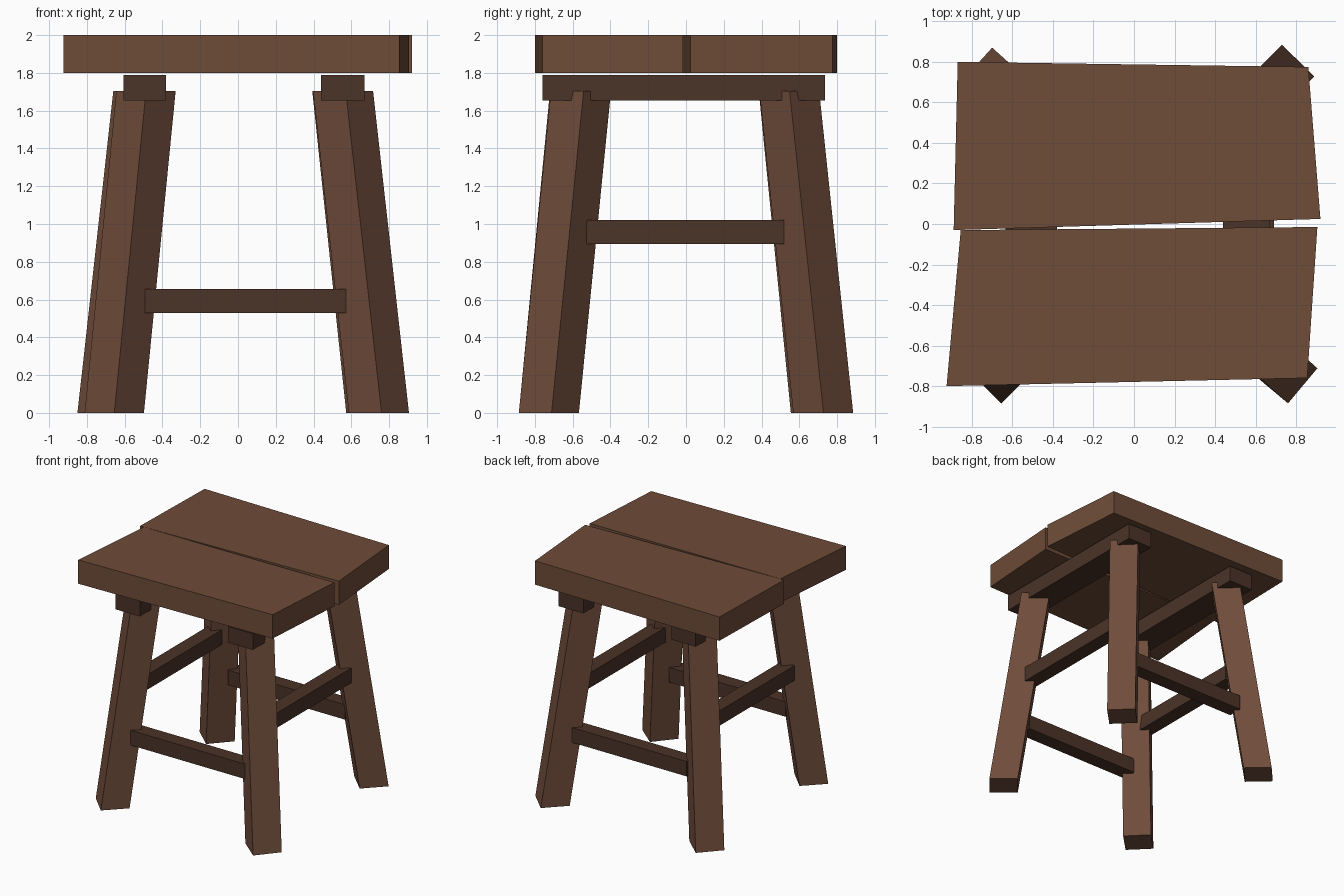
import bpy, bmesh

if "Cube" in bpy.data.objects:
    bpy.data.objects.remove(bpy.data.objects["Cube"])


def material(name, rgb):
    m = bpy.data.materials.new(name)
    m.diffuse_color = (*rgb, 1)
    m.use_nodes = True
    m.node_tree.nodes["Principled BSDF"].inputs["Base Color"].default_value = m.diffuse_color
    return m


plank_brown = material("plank_brown", (0.156, 0.072, 0.040))
leg_brown = material("leg_brown", (0.160, 0.072, 0.044))
dark_brown = material("dark_brown", (0.069, 0.033, 0.021))


def prism(name, outline, z0, z1, mat, shift=(0, 0)):
    """Extrude a counter-clockwise outline from z0 to z1, sliding its top by shift."""
    bm = bmesh.new()
    low = [bm.verts.new((x, y, z0)) for x, y in outline]
    high = [bm.verts.new((x + shift[0], y + shift[1], z1)) for x, y in outline]
    bm.faces.new(low[::-1])
    bm.faces.new(high)
    n = len(outline)
    for i in range(n):
        j = (i + 1) % n
        bm.faces.new((low[i], low[j], high[j], high[i]))
    mesh = bpy.data.meshes.new(name)
    bm.to_mesh(mesh)
    bm.free()
    mesh.materials.append(mat)
    obj = bpy.data.objects.new(name, mesh)
    bpy.context.collection.objects.link(obj)
    return obj


def beam(name, x0, x1, y0, y1, z0, z1):
    return prism(name, [(x0, y0), (x1, y0), (x1, y1), (x0, y1)], z0, z1, dark_brown)


# Two uneven seat planks
prism("seat_plank_back", [(-0.89, -0.03), (0.92, 0.025), (0.86, 0.775), (-0.87, 0.80)],
      1.8, 2.0, plank_brown)
prism("seat_plank_front", [(-0.925, -0.80), (0.855, -0.76), (0.905, -0.015), (-0.855, -0.03)],
      1.8, 2.0, plank_brown)

# Bearers under the seat
beam("bearer_left", -0.605, -0.38, -0.76, 0.735, 1.655, 1.79)
beam("bearer_right", 0.44, 0.67, -0.76, 0.735, 1.655, 1.79)

# Splayed square legs turned corner-outward: first corner, first edge, lean
legs = {
    "leg_front_left": ((-0.655, -0.885), (0.157, 0.157), (0.168, 0.165)),
    "leg_front_right": ((0.76, -0.885), (0.145, 0.173), (-0.19, 0.17)),
    "leg_back_left": ((-0.70, 0.87), (-0.15, -0.165), (0.19, -0.17)),
    "leg_back_right": ((0.73, 0.885), (-0.157, -0.16), (-0.18, -0.18)),
}
for name, ((x, y), (ex, ey), lean) in legs.items():
    corners = [(x, y), (x + ex, y + ey), (x + ex - ey, y + ey + ex), (x - ey, y + ex)]
    prism(name, corners, 0, 1.705, leg_brown, lean)

# Low stretchers at front and back, high stretchers at the sides
beam("stretcher_front", -0.505, 0.58, -0.723, -0.60, 0.53, 0.655)
beam("stretcher_back", -0.505, 0.58, 0.59, 0.712, 0.53, 0.655)
beam("stretcher_left", -0.635, -0.512, -0.535, 0.52, 0.895, 1.02)
beam("stretcher_right", 0.565, 0.69, -0.535, 0.52, 0.895, 1.02)
